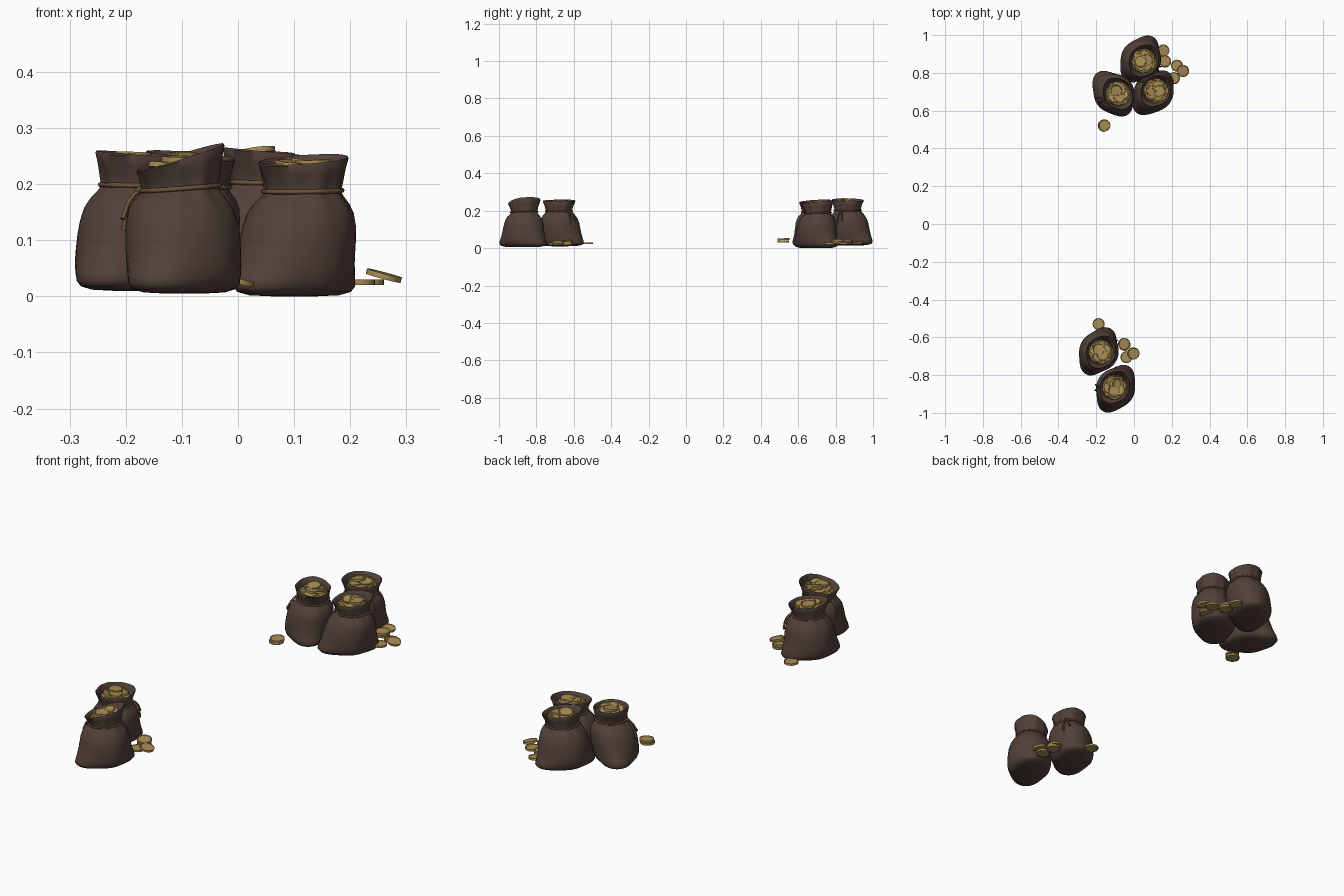
import bpy, bmesh, math, random
from mathutils import Matrix, Vector, Euler

if "Cube" in bpy.data.objects:
    bpy.data.objects.remove(bpy.data.objects["Cube"])

random.seed(4)


def material(name, rgb):
    m = bpy.data.materials.new(name)
    m.diffuse_color = (*rgb, 1)
    m.use_nodes = True
    m.node_tree.nodes["Principled BSDF"].inputs["Base Color"].default_value = m.diffuse_color
    return m


CLOTH = material("dark brown cloth", (0.085, 0.052, 0.042))
ROPE = material("tan rope", (0.15, 0.085, 0.04))
GOLD = material("old gold", (0.40, 0.27, 0.09))


def finish(bm, name, mat, angle):
    bmesh.ops.recalc_face_normals(bm, faces=bm.faces)
    me = bpy.data.meshes.new(name)
    bm.to_mesh(me)
    bm.free()
    ob = bpy.data.objects.new(name, me)
    bpy.context.collection.objects.link(ob)
    me.materials.append(mat)
    bpy.ops.object.select_all(action='DESELECT')
    ob.select_set(True)
    bpy.context.view_layer.objects.active = ob
    bpy.ops.object.shade_smooth_by_angle(angle=math.radians(angle))
    return ob


# Sack profile: height, radius, how far the two seam corners stick out, pleat depth
PROFILE = [
    (0.000, 0.030, 0.60, 0), (0.002, 0.065, 0.58, 0), (0.008, 0.084, 0.54, 0),
    (0.018, 0.093, 0.48, 0), (0.032, 0.098, 0.37, 0), (0.050, 0.101, 0.26, 0),
    (0.075, 0.102, 0.17, 0), (0.100, 0.102, 0.12, 0), (0.125, 0.100, 0.09, 0),
    (0.148, 0.094, 0.07, 0.01), (0.165, 0.084, 0.06, 0.02), (0.178, 0.072, 0.05, 0.03),
    (0.184, 0.068, 0.04, 0.03), (0.192, 0.068, 0.04, 0.03), (0.205, 0.070, 0.08, 0.03),
    (0.222, 0.073, 0.13, 0.02), (0.241, 0.078, 0.18, 0.01), (0.244, 0.076, 0.18, 0.01),
    (0.240, 0.072, 0.18, 0.01), (0.220, 0.066, 0.13, 0.01), (0.200, 0.062, 0.08, 0.01),
]
NECK = 0.188
SEG = 56


class Sack:
    def __init__(self, name, x, y, z, angle, shift, slope, tail):
        self.name, self.o = name, Vector((x, y, z))
        self.a, self.shift, self.slope = math.radians(angle), Vector((*shift, 0)), slope
        self.tail = math.radians(tail)

    def warp(self, p):
        """Lean the upper part and tilt the mouth."""
        lean = min(1, max(0, (p.z - 0.04) / 0.15))
        lift = min(1.3, max(0, (p.z - 0.17) / 0.06))
        dz = (self.slope[0] * p.x + self.slope[1] * p.y) * lift
        return self.o + p + self.shift * lean + Vector((0, 0, dz))

    def point(self, t, z, r, corner, pleat):
        k = r * (1 + corner * abs(math.cos(t)) ** 5 + pleat * math.sin(9 * t + self.a))
        return self.warp(Vector((k * math.cos(t + self.a), k * math.sin(t + self.a), z)))

    def build_cloth(self):
        bm = bmesh.new()
        rings = [[bm.verts.new(self.point(i * math.tau / SEG, *row)) for i in range(SEG)]
                 for row in PROFILE]
        for lo, hi in zip(rings, rings[1:]):
            for i in range(SEG):
                j = (i + 1) % SEG
                bm.faces.new((lo[i], lo[j], hi[j], hi[i]))
        bm.faces.new(rings[0][::-1])
        bm.faces.new(rings[-1])
        finish(bm, self.name, CLOTH, 60)

    def build_rope(self):
        cu = bpy.data.curves.new(self.name + "_rope", 'CURVE')
        cu.dimensions = '3D'
        cu.bevel_depth, cu.bevel_resolution = 0.0042, 2
        # ring round the neck
        ring = [self.point(i * math.tau / 40, NECK, 0.0695, 0.05, 0.02) for i in range(40)]
        # two loose ends hanging from the knot
        ends = []
        for side, drop in ((-0.10, 0.075), (0.14, 0.055)):
            path = [(0, NECK, 0.072), (side * 0.4, NECK - 0.008, 0.083),
                    (side * 0.8, NECK - 0.025, 0.094), (side, NECK - 0.045, 0.102),
                    (side * 1.2, NECK - drop, 0.106)]
            ends.append([self.point(self.tail - self.a + s, z, r, 0.1, 0) for s, z, r in path])
        for pts, closed in ((ring, True), (ends[0], False), (ends[1], False)):
            sp = cu.splines.new('POLY')
            sp.points.add(len(pts) - 1)
            for q, p in zip(sp.points, pts):
                q.co = (*p, 1)
            sp.use_cyclic_u = closed
        cu.use_fill_caps = True
        cu.materials.append(ROPE)
        ob = bpy.data.objects.new(self.name + "_rope", cu)
        bpy.context.collection.objects.link(ob)
        # knot
        bm = bmesh.new()
        knot = self.point(self.tail - self.a, NECK, 0.073, 0.05, 0)
        bmesh.ops.create_uvsphere(bm, u_segments=12, v_segments=8, radius=0.008,
                                  matrix=Matrix.Translation(knot))
        finish(bm, self.name + "_knot", ROPE, 60)

    def build_fill(self):
        bm = bmesh.new()
        for count, rad, z, tilt in ((8, 0.034, 0.208, 0.25), (7, 0.033, 0.219, 0.3),
                                    (5, 0.026, 0.231, 0.25), (2, 0.018, 0.240, 0.15)):
            start = random.uniform(0, 6)
            for i in range(count):
                t = start + i * math.tau / count
                p = Vector((rad * math.cos(t), rad * math.sin(t), z + random.uniform(-.003, .003)))
                add_coin(bm, self.warp(p), random.uniform(-tilt, tilt), random.uniform(-tilt, tilt))
        finish(bm, self.name + "_coins", GOLD, 30)


def add_coin(bm, p, rx=0.0, ry=0.0):
    """Round coin with a raised rim on both faces."""
    m = Matrix.Translation(p) @ Euler((rx, ry, 0)).to_matrix().to_4x4()
    new = bmesh.ops.create_cone(bm, cap_ends=True, segments=24, radius1=0.032, radius2=0.032,
                                depth=0.0095, matrix=m)["verts"]
    caps = [f for f in {f for v in new for f in v.link_faces} if len(f.verts) > 4]
    for f in caps:
        bmesh.ops.inset_region(bm, faces=[f], thickness=0.004, depth=0)
        bmesh.ops.inset_region(bm, faces=[f], thickness=0.001, depth=-0.001)


# Sacks: name, x, y, z, seam angle, neck shift, mouth slope, rope knot angle
SACKS = [
    Sack("rear_sack", 0.030, 0.873, 0.014, 58, (0.022, -0.008), (-0.08, 0.0), -28),
    Sack("rear_left_sack", -0.113, 0.690, 0.008, -53, (0.028, 0.0), (-0.06, 0.05), 200),
    Sack("rear_right_sack", 0.100, 0.695, 0.000, 50, (0.016, 0.010), (0.04, 0.08), 140),
    Sack("front_left_sack", -0.190, -0.674, 0.010, 62, (0.015, -0.004), (-0.06, 0.02), 40),
    Sack("front_sack", -0.096, -0.872, 0.005, 60, (-0.006, 0.008), (0.24, 0.05), 178),
]
for s in SACKS:
    s.build_cloth()
    s.build_rope()
    s.build_fill()

# Loose coins: x, y, z, tilt about x, tilt about y
LOOSE = {
    "rear_loose_coins": [
        (-0.160, 0.520, 0.036, 0, 0), (-0.157, 0.522, 0.048, 0.05, 0),
        (0.155, 0.918, 0.030, 0.05, 0.1), (0.165, 0.860, 0.026, 0, 0),
        (0.163, 0.862, 0.038, 0.04, 0), (0.228, 0.838, 0.025, 0, 0),
        (0.260, 0.810, 0.037, 0.05, 0.26), (0.212, 0.772, 0.025, 0, 0)],
    "front_loose_coins": [
        (-0.187, -0.530, 0.026, 0, 0), (-0.052, -0.635, 0.034, 0.1, 0.1),
        (-0.050, -0.640, 0.022, 0, 0), (-0.040, -0.705, 0.022, 0, 0),
        (-0.003, -0.685, 0.028, 0, 0.25)],
}
for name, coins in LOOSE.items():
    bm = bmesh.new()
    for x, y, z, rx, ry in coins:
        add_coin(bm, Vector((x, y, z)), rx, ry)
    finish(bm, name, GOLD, 30)
